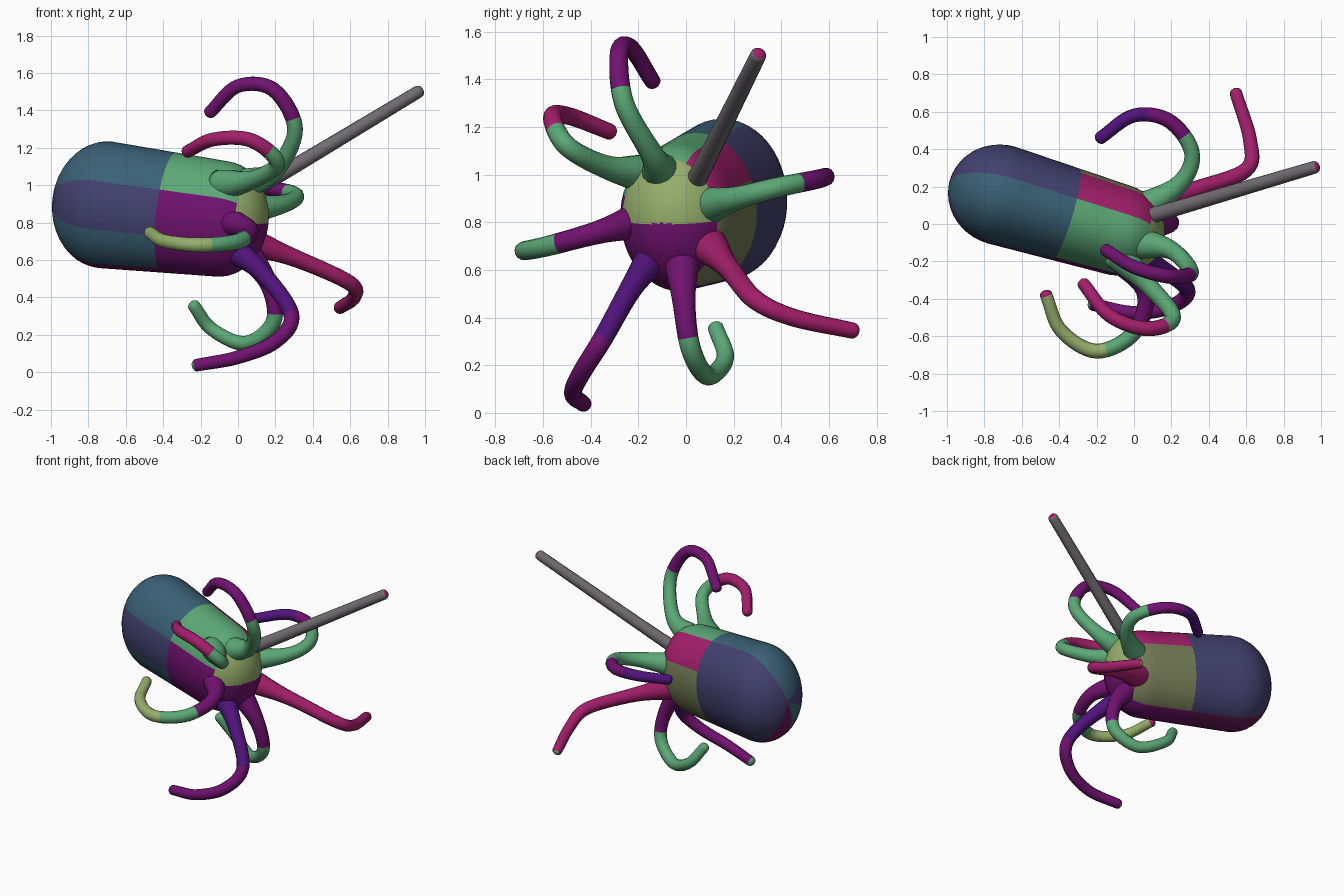
import bpy, bmesh, math
from mathutils import Vector

if "Cube" in bpy.data.objects:
    bpy.data.objects.remove(bpy.data.objects["Cube"])

# Palette as hex display colours
TEAL, SLATE, PURPLE, VIOLET, GREEN = "#3d6175", "#45436f", "#70196f", "#521a7a", "#5ca675"
PINK, YELLOW, GREY, OLIVE, MAROON = "#a3246b", "#94ad6b", "#706b70", "#757a57", "#661f57"
mats = {}


def material(code):
    # one shared material per colour
    if code not in mats:
        m = bpy.data.materials.new("skin_" + code[1:])
        m.diffuse_color = (*[(int(code[i:i + 2], 16) / 255) ** 2.2 for i in (1, 3, 5)], 1)
        m.use_nodes = True
        m.node_tree.nodes["Principled BSDF"].inputs["Base Color"].default_value = m.diffuse_color
        mats[code] = m
    return mats[code]


def sweep(name, pts, radii, sides, colour_of, squash=1.0):
    """Skin a tube over centre points; colour_of(t, centre) picks a colour per face."""
    bm = bmesh.new()
    n = len(pts)
    up, rings, slots = Vector((0, 0, 1)), [], []
    for i, p in enumerate(pts):
        d = (pts[min(i + 1, n - 1)] - pts[max(i - 1, 0)]).normalized()
        if abs(up.dot(d)) > 0.98:
            up = Vector((0, 1, 0))
        up = (up - d * up.dot(d)).normalized()
        side = d.cross(up) * squash
        angles = [math.tau * k / sides for k in range(sides)]
        rings.append([bm.verts.new(p + radii[i] * (side * math.cos(a) + up * math.sin(a))) for a in angles])

    def paint(f, t):
        c = colour_of(t, f.calc_center_median())
        if c not in slots:
            slots.append(c)
        f.material_index = slots.index(c)
        f.smooth = True

    for i in range(n - 1):
        for k in range(sides):
            j = (k + 1) % sides
            paint(bm.faces.new((rings[i][k], rings[i][j], rings[i + 1][j], rings[i + 1][k])), i / (n - 1))
    paint(bm.faces.new(rings[0]), 0)
    paint(bm.faces.new(rings[-1]), 1)
    bmesh.ops.recalc_face_normals(bm, faces=bm.faces)
    me = bpy.data.meshes.new(name)
    bm.to_mesh(me)
    bm.free()
    for c in slots:
        me.materials.append(material(c))
    bpy.context.collection.objects.link(bpy.data.objects.new(name, me))


def smooth_path(ctrl, steps=8):
    # Catmull-Rom through the control points
    c = [Vector(p) for p in ctrl]
    c = [2 * c[0] - c[1]] + c + [2 * c[-1] - c[-2]]
    out = []
    for i in range(1, len(c) - 2):
        p0, p1, p2, p3 = c[i - 1:i + 3]
        for t in (s / steps for s in range(steps)):
            out.append((2 * p1 + (p2 - p0) * t + (2 * p0 - 5 * p1 + 4 * p2 - p3) * t * t
                        + (3 * p1 - p0 - 3 * p2 + p3) * t ** 3) / 2)
    return out + [c[-2]]


def arm(name, ctrl, *bands):
    """Tapered tentacle; bands are (start fraction, colour)."""
    path = smooth_path(ctrl)
    n = len(path)
    # flared root, gentle taper, rounded tip
    rad = [.048 - .014 * t + .035 * math.exp(-(t / .14) ** 2) for t in (i / (n - 1) for i in range(n))]
    d, r, end = (path[-1] - path[-2]).normalized(), rad[-1], path[-1]
    for a in (math.radians(20 * k) for k in range(1, 5)):
        path.append(end + d * r * .8 * math.sin(a))
        rad.append(r * math.cos(a))
    sweep(name, path, rad, 14, lambda t, p: [c for s, c in bands if t >= s][-1])


# Body: flattened tilted capsule, coloured by position along and around it
back, front = Vector((-.71, .155, .895)), Vector((-.09, -.03, .82))
axis = (front - back).normalized()
right = Vector((0, 0, 1)).cross(axis).normalized()
AROUND_BACK = [SLATE, SLATE, TEAL, TEAL, SLATE, TEAL, MAROON, SLATE]
AROUND_FRONT = [OLIVE, PINK, GREEN, GREEN, PURPLE, PURPLE, PURPLE, OLIVE]


def body_colour(t, p):
    # eight sectors: right side first, then over the top to the left and below
    rel = p - back
    along = rel.dot(axis)
    a = math.atan2(rel.z + .12 * along, rel.dot(right) / .79)
    k = round(a / math.tau * 8) % 8
    if along > .78:
        return YELLOW if rel.z > -.1 else PURPLE
    return AROUND_FRONT[k] if along > .36 else AROUND_BACK[k]


cap = [math.radians(2 + 8 * i) for i in range(12)]
pts = [back - axis * .285 * math.cos(a) for a in cap]
radii = [.34 * math.sin(a) for a in cap]
for i in range(1, 18):
    pts.append(back.lerp(front, i / 18))
    radii.append(.34 - .03 * i / 18)
pts += [front + axis * .255 * math.cos(a) for a in reversed(cap)]
radii += [.31 * math.sin(a) for a in reversed(cap)]
sweep("body", pts, radii, 48, body_colour, .79)

# Eight arms around the head
arm("straight_arm", [(0, .02, .94), (.18, .07, 1.03), (.965, .303, 1.5)], (0, GREY), (.9, PINK))
arm("top_arm", [(.02, -.1, 1), (.2, -.14, 1.08), (.305, -.26, 1.3), (.19, -.28, 1.51),
                (0, -.23, 1.53), (-.15, -.14, 1.39)], (0, GREEN), (.4, PURPLE))
arm("upper_left_arm", [(-.1, -.15, 1), (.08, -.33, 1.03), (.21, -.5, 1.12), (.07, -.56, 1.24),
                       (-.13, -.49, 1.245), (-.27, -.32, 1.18)], (0, GREEN), (.45, PINK))
arm("lower_left_arm", [(-.1, -.15, .82), (.06, -.36, .76), (0, -.58, .7), (-.2, -.68, .68),
                       (-.39, -.57, .7), (-.47, -.38, .745)], (0, PURPLE), (.3, GREEN), (.5, YELLOW), (.9, PINK))
arm("bottom_left_arm", [(-.08, -.1, .7), (.12, -.22, .54), (.285, -.35, .31), (.2, -.44, .165),
                        (0, -.475, .08), (-.22, -.43, .038)], (0, VIOLET), (.35, PURPLE), (.92, GREEN))
arm("bottom_arm", [(0, -.02, .7), (.16, -.01, .48), (.19, .02, .27), (.04, .09, .155),
                   (-.14, .165, .23), (-.235, .125, .355)], (0, PURPLE), (.3, GREEN))
arm("lower_right_arm", [(0, .08, .72), (.33, .185, .6), (.6, .29, .475), (.62, .45, .4),
                        (.545, .7, .345)], (0, PINK), (.95, YELLOW))
arm("upper_right_arm", [(0, .06, .86), (.24, .21, .9), (.31, .38, .945), (.19, .55, .98),
                        (0, .58, .99), (-.18, .46, .96)], (0, GREEN), (.45, PURPLE), (.65, VIOLET))
